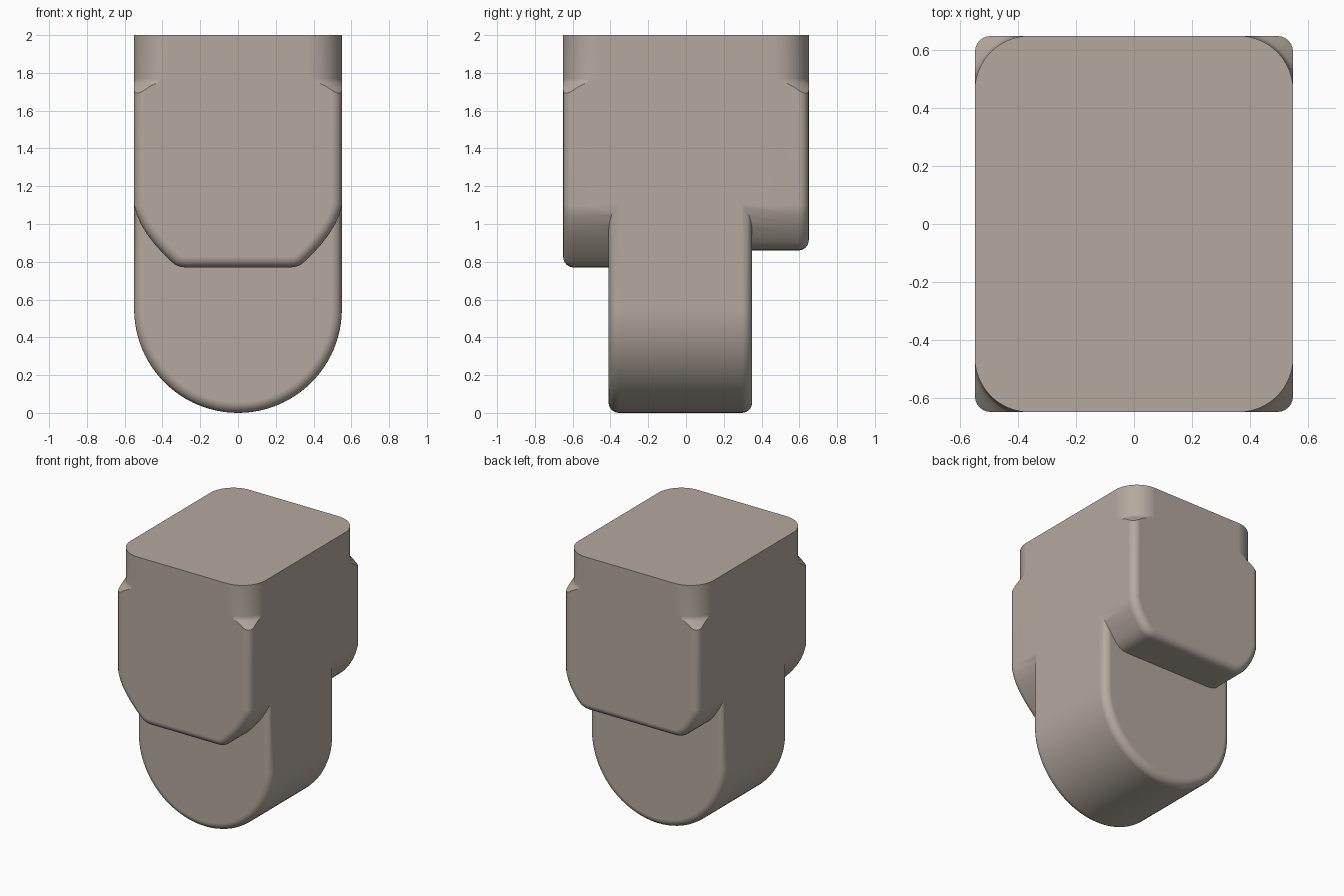
import bpy, bmesh
from math import pi, sin, cos, radians
from mathutils import Vector

if "Cube" in bpy.data.objects:
    bpy.data.objects.remove(bpy.data.objects["Cube"])

HX, HY, EDGE = 0.55, 0.65, 0.055


def solid(name, rings):
    """Skin closed rings of equal length and cap both ends."""
    bm = bmesh.new()
    vs = [[bm.verts.new(p) for p in r] for r in rings]
    n = len(vs[0])
    for a, b in zip(vs, vs[1:]):
        for i in range(n):
            bm.faces.new((a[i], a[(i + 1) % n], b[(i + 1) % n], b[i]))
    bm.faces.new(vs[0])
    bm.faces.new(vs[-1])
    bmesh.ops.recalc_face_normals(bm, faces=bm.faces[:])
    me = bpy.data.meshes.new(name)
    bm.to_mesh(me)
    bm.free()
    ob = bpy.data.objects.new(name, me)
    bpy.context.collection.objects.link(ob)
    return ob


def inset(prof, d):
    """Move every side of a convex profile inward by d."""
    out = []
    for i, p in enumerate(prof):
        a = (p - prof[i - 1]).normalized()
        b = (prof[(i + 1) % len(prof)] - p).normalized()
        na, nb = Vector((a.y, -a.x)), Vector((b.y, -b.x))
        out.append(p - (na + nb) * (d / (1 + na.dot(nb))) * SIDE)
    return out


SIDE = -1  # profiles run clockwise


def plate(name, half, y0, y1, round_start, round_end):
    """Mirror a half profile (x, z), extrude along y, round the chosen end faces."""
    prof = [Vector(p) for p in half + [(-x, z) for x, z in reversed(half) if x > 1e-6]]
    steps = [(EDGE * (1 - sin(a)), EDGE * (1 - cos(a)))
             for a in (pi / 2 * i / 6 for i in range(7))]   # (depth from tip, inset)
    steps = [(t, s) for t, s in steps][::-1]
    lo = [(y0 + EDGE - EDGE * sin(pi / 2 * i / 6), EDGE * (1 - cos(pi / 2 * i / 6)))
          for i in range(6, -1, -1)] if round_start else [(y0, 0)]
    hi = [(y1 - EDGE + EDGE * sin(pi / 2 * i / 6), EDGE * (1 - cos(pi / 2 * i / 6)))
          for i in range(7)] if round_end else [(y1, 0)]
    return solid(name, [[(p.x, y, p.y) for p in inset(prof, d)] for y, d in lo + hi])


def rounded_rect(z, grow):
    r = 0.19 + grow
    cx, cy = HX - 0.19 + 0.0006, HY - 0.19 + 0.0006
    pts = []
    for k, (sx, sy) in enumerate(((1, 1), (-1, 1), (-1, -1), (1, -1))):
        for i in range(17):
            a = pi / 2 * (k + i / 16)
            pts.append((sx * cx + r * cos(a), sy * cy + r * sin(a), z))
    return pts


# Central tongue with a half-round bottom
tongue = [(HX, 2.2)] + [(HX * cos(pi / 2 * i / 24), 0.55 - 0.55 * sin(pi / 2 * i / 24))
                        for i in range(25)]
body = plate("housing_body", tongue, -0.41, 0.35, True, True)

# Front and back cheeks with curved lower corners
side = [(HX, 2.2), (HX, 1.1), (0.535, 1.048), (0.514, 0.998), (0.481, 0.945)]
front = plate("front_cheek", side + [(0.44, 0.892), (0.395, 0.842), (0.355, 0.803),
              (0.33, 0.783), (0.30, 0.772), (0.27, 0.77)], -HY, 0.0, True, False)
back = plate("back_cheek", side + [(0.45, 0.905), (0.42, 0.878), (0.385, 0.863),
             (0.35, 0.86)], -0.05, HY, False, True)

# Envelope that rounds the upper corners, flaring out below
envelope = solid("corner_envelope", [rounded_rect(z, g) for z, g in
                 ((-0.1, 0.12), (1.61, 0.12), (1.725, 0.03), (1.745, 0.012),
                  (1.77, 0.0), (2.0, 0.0))])

# Join the parts, trim with the envelope
for other, op in ((front, 'UNION'), (back, 'UNION'), (envelope, 'INTERSECT')):
    m = body.modifiers.new(op, 'BOOLEAN')
    m.operation, m.object, m.solver = op, other, 'EXACT'
bpy.context.view_layer.objects.active = body
body.select_set(True)
for m in list(body.modifiers):
    bpy.ops.object.modifier_apply(modifier=m.name)
for helper in (front, back, envelope):
    bpy.data.objects.remove(helper)

# Warm grey colour
mat = bpy.data.materials.new("warm_grey")
mat.diffuse_color = (0.455, 0.40, 0.345, 1)
mat.use_nodes = True
mat.node_tree.nodes["Principled BSDF"].inputs["Base Color"].default_value = mat.diffuse_color
body.data.materials.clear()
body.data.materials.append(mat)

# Smooth shading with flat faces kept flat
bpy.ops.object.shade_smooth_by_angle(angle=radians(30))
w = body.modifiers.new("weighted_normals", 'WEIGHTED_NORMAL')
w.keep_sharp = True
